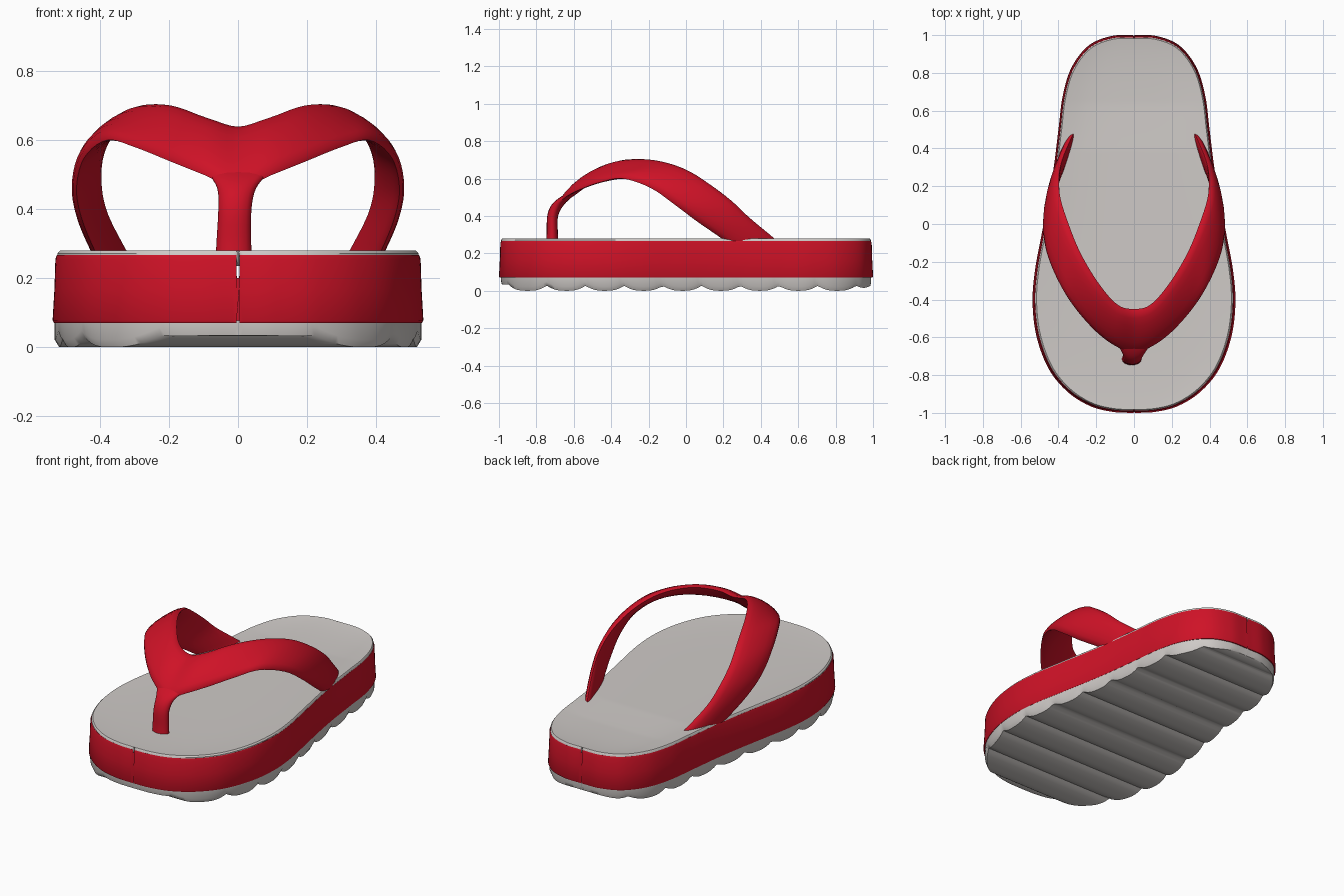
import bpy, bmesh, math
from mathutils import Vector

if "Cube" in bpy.data.objects:
    bpy.data.objects.remove(bpy.data.objects["Cube"])


def material(name, rgb):
    m = bpy.data.materials.new(name)
    m.diffuse_color = (*rgb, 1)
    m.use_nodes = True
    m.node_tree.nodes["Principled BSDF"].inputs["Base Color"].default_value = m.diffuse_color
    return m


RED = material("red rubber", (0.62, 0.006, 0.02))
GREY = material("warm light grey", (0.62, 0.59, 0.57))


def spline(points, steps):
    """Catmull-Rom through tuples of any length."""
    pts = [Vector(p) for p in points]
    pts = [pts[0] * 2 - pts[1]] + pts + [pts[-1] * 2 - pts[-2]]
    out = []
    for a, b, c, d in zip(pts, pts[1:], pts[2:], pts[3:]):
        for i in range(steps):
            t = i / steps
            out.append(0.5 * (2 * b + (c - a) * t + (2 * a - 5 * b + 4 * c - d) * t * t
                              + (3 * b - a - 3 * c + d) * t ** 3))
    return out + [pts[-2]]


def loft(name, sections, mat, angle=40):
    """Skin a list of closed sections and cap both ends."""
    bm = bmesh.new()
    rings = [[bm.verts.new(p) for p in s] for s in sections]
    n = len(rings[0])
    for a, b in zip(rings, rings[1:]):
        for i in range(n):
            j = (i + 1) % n
            bm.faces.new((a[i], a[j], b[j], b[i]))
    bm.faces.new(rings[0])
    bm.faces.new(rings[-1])
    bmesh.ops.remove_doubles(bm, verts=bm.verts, dist=0.0004)
    bmesh.ops.dissolve_degenerate(bm, edges=bm.edges, dist=0.0002)
    bmesh.ops.recalc_face_normals(bm, faces=bm.faces)
    me = bpy.data.meshes.new(name)
    bm.to_mesh(me)
    bm.free()
    me.materials.append(mat)
    ob = bpy.data.objects.new(name, me)
    bpy.context.collection.objects.link(ob)
    bpy.ops.object.select_all(action='DESELECT')
    ob.select_set(True)
    bpy.context.view_layer.objects.active = ob
    bpy.ops.object.shade_smooth_by_angle(angle=math.radians(angle))
    return ob


# Half outline of the sandal (half width, y), heel to toe
outline = spline([(0.004, 1.0), (0.12, 0.995), (0.24, 0.945), (0.33, 0.83), (0.377, 0.68),
                  (0.40, 0.5), (0.425, 0.3), (0.455, 0.12), (0.49, -0.06), (0.525, -0.25),
                  (0.537, -0.42), (0.515, -0.6), (0.45, -0.77), (0.35, -0.89),
                  (0.23, -0.965), (0.11, -0.995), (0.004, -1.0)], 10)
ACROSS = [i / 6 - 1 for i in range(13)]

# Outsole with a ribbed underside
sole = []
for x, y in outline:
    rib = 0.027 * (1 - abs(math.cos(math.pi * (y + 0.02) / 0.21))) ** 1.5
    z = rib + 0.025 * max(0, (abs(y) - 0.92) / 0.08) ** 2
    s = [(-x * 0.99, y * 0.99, 0.078), (-x * 0.99, y * 0.99, z + 0.022)]
    s += [(x * u * 0.965, y * 0.985, z) for u in ACROSS]
    s += [(x * 0.99, y * 0.99, z + 0.022), (x * 0.99, y * 0.99, 0.078)]
    sole.append(s)
loft("outsole", sole, GREY, 50)

# Red midsole band, slightly narrower at the top
profile = [(0.9, 0.075), (0.992, 0.07), (1.0, 0.078), (0.99, 0.17), (0.985, 0.255),
           (0.977, 0.267), (0.95, 0.262), (0.9, 0.2)]


def depth_scale(s):
    return 1 - (1 - s) * 0.5 if s > 0.94 else s


loft("midsole", [[(x * s, y * depth_scale(s), z) for s, z in profile] +
                 [(-x * s, y * depth_scale(s), z) for s, z in reversed(profile)]
                 for x, y in outline], RED)

# Footbed, gently dished, deeper under the heel
bed = []
for x, y in outline:
    def dish(u):
        heel = min(1, max(0, (y - 0.4) / 0.25))
        end = 1 - min(1, abs(y)) ** 6
        return 0.28 - (0.010 + 0.010 * heel) * (1 - u ** 4) * end
    s = [(-x * 0.9, y * 0.95, 0.235), (-x * 0.976, y * 0.988, 0.25), (-x * 0.974, y * 0.988, 0.272)]
    s += [(x * u * 0.96, y * 0.982, dish(u)) for u in ACROSS]
    s += [(x * 0.974, y * 0.988, 0.272), (x * 0.976, y * 0.988, 0.25), (x * 0.9, y * 0.95, 0.235)]
    bed.append(s)
loft("footbed", bed, GREY)

# Strap: stations of (lower edge xyz, upper edge xyz) from the toe to one side
half = [(0, -0.68, 0.46, 0, -0.45, 0.635),
        (0.10, -0.645, 0.50, 0.09, -0.425, 0.66),
        (0.20, -0.57, 0.54, 0.19, -0.31, 0.695),
        (0.30, -0.46, 0.58, 0.285, -0.15, 0.69),
        (0.38, -0.34, 0.60, 0.35, 0.01, 0.64),
        (0.445, -0.19, 0.55, 0.39, 0.14, 0.56),
        (0.468, -0.06, 0.46, 0.397, 0.25, 0.475),
        (0.452, 0.06, 0.37, 0.38, 0.34, 0.39),
        (0.415, 0.19, 0.28, 0.33, 0.46, 0.29),
        (0.395, 0.23, 0.245, 0.305, 0.50, 0.25)]
mirrored = [(-a, b, c, -d, e, f) for a, b, c, d, e, f in reversed(half[1:])]
stations = spline(mirrored + half, 5)
mids = [Vector(((s[0] + s[3]) / 2, (s[1] + s[4]) / 2, (s[2] + s[5]) / 2)) for s in stations]
strap = []
for i, s in enumerate(stations):
    w = Vector(s[3:6]) - Vector(s[0:3])
    t = mids[min(i + 1, len(mids) - 1)] - mids[max(i - 1, 0)]
    n = t.cross(w).normalized()          # outward side of the band
    ring = []
    for k in range(16):
        a = 2 * math.pi * k / 16
        h = math.sin(a)
        ring.append(mids[i] + w * 0.5 * math.cos(a) + n * h * (0.036 if h > 0 else 0.012))
    strap.append(ring)
loft("strap", strap, RED, 60)

# Toe post, flaring into the strap: (centre x, y, z, half width, half depth)
post = spline([(-0.012, -0.715, 0.25, 0.053, 0.034), (-0.012, -0.715, 0.31, 0.05, 0.03),
               (-0.009, -0.713, 0.40, 0.048, 0.029), (-0.004, -0.685, 0.46, 0.056, 0.033),
               (0, -0.635, 0.505, 0.085, 0.03), (0, -0.58, 0.54, 0.09, 0.012)], 4)
loft("toe_post", [[(p[0] + p[3] * math.cos(k * math.pi / 8),
                    p[1] + p[4] * math.sin(k * math.pi / 8), p[2]) for k in range(16)]
                  for p in post], RED, 60)
